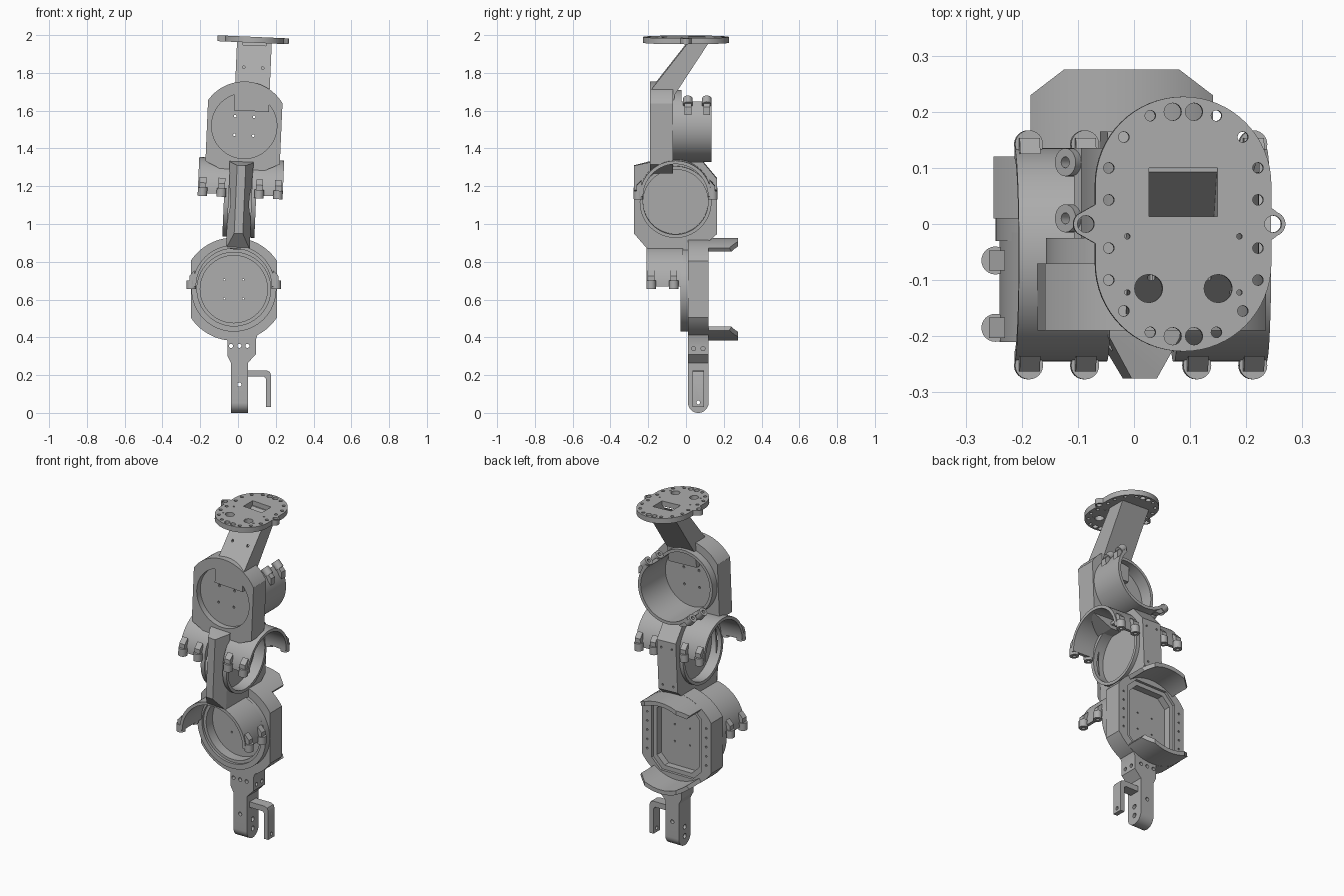
import bpy, bmesh, math
from math import radians, sin, cos, pi
from mathutils import Matrix, Vector

cube = bpy.data.objects.get("Cube")
if cube:
    bpy.data.objects.remove(cube, do_unlink=True)

grey = bpy.data.materials.new("machined_grey")
grey.use_nodes = True
COLOUR = (0.42, 0.42, 0.42, 1)
grey.diffuse_color = COLOUR
grey.node_tree.nodes["Principled BSDF"].inputs["Base Color"].default_value = COLOUR
parts = []

# Upper links lean slightly sideways about the middle joint
PIVOT = Matrix.Translation((0.01, 0, 1.12))
LEAN = PIVOT @ Matrix.Rotation(radians(2.5), 4, 'Y') @ PIVOT.inverted()


def place(axis, u, v, w):
    return Vector({'x': (w, u, v), 'y': (u, w, v), 'z': (u, v, w)}[axis])


def circle(c, r, n=64, start=0, end=2 * pi):
    closed = abs(end - start - 2 * pi) < 1e-6
    count = n if closed else n + 1
    return [(c[0] + r * cos(start + (end - start) * i / n),
             c[1] + r * sin(start + (end - start) * i / n)) for i in range(count)]


def prism(name, outlines, axis, a, b):
    """Extrude one or more closed outlines along an axis."""
    bm = bmesh.new()
    for pts in outlines:
        lo = [bm.verts.new(place(axis, u, v, a)) for u, v in pts]
        hi = [bm.verts.new(place(axis, u, v, b)) for u, v in pts]
        bm.faces.new(lo)
        bm.faces.new(hi[::-1])
        for i in range(len(pts)):
            j = (i + 1) % len(pts)
            bm.faces.new((lo[i], lo[j], hi[j], hi[i]))
    bmesh.ops.recalc_face_normals(bm, faces=bm.faces)
    mesh = bpy.data.meshes.new(name)
    bm.to_mesh(mesh)
    bm.free()
    mesh.materials.append(grey)
    obj = bpy.data.objects.new(name, mesh)
    bpy.context.scene.collection.objects.link(obj)
    parts.append(obj)
    return obj


def combine(obj, tool, operation='DIFFERENCE'):
    """Apply a boolean and discard the tool."""
    tool.hide_render = True
    mod = obj.modifiers.new("cut", 'BOOLEAN')
    mod.operation, mod.object, mod.solver = operation, tool, 'EXACT'
    bpy.context.view_layer.update()
    done = obj.evaluated_get(bpy.context.evaluated_depsgraph_get())
    mesh = bpy.data.meshes.new_from_object(done)
    obj.modifiers.clear()
    obj.data = mesh
    parts.remove(tool)
    bpy.data.objects.remove(tool, do_unlink=True)


def pocket(obj, outline, axis, a, b):
    combine(obj, prism("cutter", [outline], axis, a, b))


def drill(obj, points, r, axis, a, b, n=16):
    combine(obj, prism("cutter", [circle(p, r, n) for p in points], axis, a, b))


def clipped_disc(c, r, half):
    """Disc with two flat upright sides."""
    t = math.acos(half / r)
    return circle(c, r, 32, t, pi - t) + circle(c, r, 32, pi + t, 2 * pi - t)


def ring(name, c, r_out, r_in, axis, a, b):
    obj = prism(name, [circle(c, r_out)], axis, a, b)
    pocket(obj, circle(c, r_in), axis, min(a, b) - 0.1, max(a, b) + 0.1)
    return obj


def clamp(name, matrix, r, length, ears):
    """Half-round shell with bolt ears along both seams."""
    arc = circle((0, 0), r, 40, 0, pi) + circle((0, 0), r - 0.018, 40, 0, pi)[::-1]
    pieces = [prism(name + "_shell", [arc], 'y', 0, length)]
    for side in (-1, 1):
        for k, y in enumerate(ears):
            c = (side * (r + 0.007), y)
            ear = prism(f"{name}_ear_{side}_{k}", [circle(c, 0.025, 24)], 'z', -0.015, 0.03)
            drill(ear, [c], 0.01, 'z', -0.1, 0.1)
            inner = side * (r - 0.01)
            outer = side * (r + 0.018)
            rib = prism(f"{name}_rib_{side}_{k}",
                        [[(inner, 0.03), (outer, 0.03), (outer, 0.055), (inner, 0.085)]],
                        'y', y - 0.018, y + 0.018)
            pieces += [ear, rib]
    for p in pieces:
        p.matrix_world = matrix


def move(x, y, z, angle=0, axis='Z'):
    return Matrix.Translation((x, y, z)) @ Matrix.Rotation(radians(angle), 4, axis)


def lean_since(start):
    for p in parts[start:]:
        p.matrix_world = LEAN @ p.matrix_world


# Lower housing with round front seat and framed rear opening
LC = (-0.022, 0.655)
lower = prism("lower_housing", [clipped_disc(LC, 0.273, 0.228)], 'y', 0.01, 0.12)
pocket(lower, circle(LC, 0.178), 'y', -0.1, 0.045)
for hw, hh, c, depth in ((0.165, 0.215, 0.06, 0.105), (0.14, 0.19, 0.05, 0.065)):
    frame = [(LC[0] + sx * x, LC[1] + sz * z) for sx, sz, flip in
             ((1, 1, 0), (-1, 1, 1), (-1, -1, 0), (1, -1, 1))
             for x, z in ([(hw, hh - c), (hw - c, hh)][::-1 if flip else 1])]
    pocket(lower, frame, 'y', depth, 0.2)
drill(lower, [(LC[0] + s * 0.195, LC[1] + k * 0.055) for s in (-1, 1) for k in range(-2, 3)],
      0.006, 'y', 0.1, 0.2, 10)
drill(lower, [(LC[0] + s * 0.05, LC[1] + k * 0.05) for s in (-1, 1) for k in (-1, 1)],
      0.005, 'y', 0, 0.2, 10)
seat = ring("lower_seat_ring", LC, 0.225, 0.195, 'y', -0.03, 0.015)
ring("lower_inner_ring", LC, 0.2, 0.178, 'y', -0.015, 0.015)
clamp("lower_clamp", move(LC[0], -0.015, LC[1] + 0.015, 180), 0.218, 0.195, (0.05, 0.17))

# Curved rear lips above and below the opening
for name, mid in (("upper_lip", pi / 2), ("lower_lip", -pi / 2)):
    a0, a1 = mid - 0.64, mid + 0.64
    arc = circle(LC, 0.272, 24, a0, a1) + circle(LC, 0.248, 24, a0, a1)[::-1]
    lip = prism(name, [arc], 'y', 0.11, 0.275)
    for s in (-1, 1):
        x = LC[0]
        pocket(lip, [(x + s * 0.09, 0.285), (x + s * 0.175, 0.22), (x + s * 0.175, 0.285)],
               'z', 0.2, 1.2)

# Neck, finger and side hook
neck = prism("neck", [[(-0.075, 0.43), (-0.055, 0.39), (-0.055, 0.3), (-0.037, 0.265),
                       (0.052, 0.265), (0.095, 0.31), (0.095, 0.39), (0.11, 0.43)]],
             'y', 0.01, 0.12)
drill(neck, [(-0.037, 0.355), (0.007, 0.355), (0.05, 0.355)], 0.011, 'y', -0.1, 0.2)
drill(neck, [(0.04, 0.34), (0.09, 0.34)], 0.011, 'x', 0.075, 0.2)
finger = prism("finger", [[(0.12, 0.27), (0.01, 0.27)] + circle((0.065, 0.055), 0.055, 24, pi, 2 * pi)],
               'x', -0.037, 0.052)
drill(finger, [(0.007, 0.15)], 0.011, 'y', -0.1, 0.2)
drill(finger, [(0.065, 0.055), (0.065, 0.11)], 0.014, 'x', -0.1, 0.2)
hook = prism("side_hook", [[(0.04, 0.225), (0.15, 0.225), (0.168, 0.218), (0.175, 0.2),
                            (0.175, 0.03), (0.148, 0.03), (0.148, 0.18), (0.138, 0.192),
                            (0.04, 0.192)]], 'y', 0.035, 0.095)
drill(hook, [(0.065, 0.055)], 0.01, 'x', 0.14, 0.2)

# Middle link: faceted plate across the width, wedge-shaped at its front
first = len(parts)
MC = (-0.055, 1.12)
plate = prism("middle_housing", [[(-0.275, 0.95), (-0.2, 0.865), (0.07, 0.865), (0.165, 0.95),
                                  (0.165, 1.24), (0.09, 1.33), (-0.19, 1.33), (-0.275, 1.31)]],
              'x', -0.053, 0.073)
for s in (-1, 1):
    pocket(plate, [(0.01 + s * 0.02, -0.28), (0.01 + s * 0.1, -0.28), (0.01 + s * 0.1, -0.17),
                   (0.01 + s * 0.064, -0.2)], 'z', 0.8, 1.4)
    pocket(plate, circle(MC, 0.172), 'x', 0.01 + s * 0.02, 0.01 + s * 0.2)
    face = 0.01 + s * 0.06
    ring(f"middle_ring_{s}", MC, 0.19, 0.172, 'x', face, face + s * 0.025)
    clamp(f"middle_clamp_{s}", move(face, MC[0], MC[1] + 0.035, -90 * s), 0.19, 0.165,
          (0.04, 0.14))
drill(plate, [(0.01 + s * 0.035, z) for s in (-1, 1) for z in (0.98, 1.2)], 0.006, 'y', 0.14, 0.2, 10)

# Upper housing with front recess, rear ring and diagonal clamp
UC = (0.0155, 1.52)
upper = prism("upper_housing", [circle(UC, 0.235, 32, 0.575, pi - 0.575)
                                + [(UC[0] - 0.197, 1.325), (UC[0] - 0.08, 1.27),
                                   (UC[0] + 0.08, 1.27), (UC[0] + 0.197, 1.325)]],
              'y', -0.19, -0.07)
pocket(upper, circle(UC, 0.173), 'y', -0.3, -0.155)
pocket(upper, circle(UC, 0.173), 'y', -0.1, 0.1)
drill(upper, [(UC[0] + s * 0.05, UC[1] + t * 0.05) for s in (-1, 1) for t in (-1, 1)],
      0.007, 'y', -0.3, 0, 10)
ring("upper_ring", UC, 0.19, 0.173, 'y', -0.075, -0.025)
clamp("upper_clamp", move(UC[0], -0.07, UC[1], 135, 'Y'), 0.19, 0.205, (0.08, 0.18))

# Hollow slanted arm and its flared shoulder
AX = 0.05
arm = prism("slanted_arm", [[(-0.19, 1.60), (-0.19, 1.71), (0.01, 1.965), (0.12, 1.965),
                             (-0.06, 1.69), (-0.07, 1.60)]], 'x', AX - 0.092, AX + 0.092)
pocket(arm, [(0.015, 1.975), (0.1, 1.975), (-0.03, 1.79), (-0.11, 1.79)],
       'x', AX - 0.061, AX + 0.061)
drill(arm, [(AX - 0.05, 1.83), (AX + 0.05, 1.83)], 0.007, 'y', -0.3, -0.06, 10)

# Top flange: stadium plate with two ears and rows of bolt holes
stadium = circle((AX, 0.07), 0.157, 32, 0, pi) + circle((AX, -0.07), 0.157, 32, pi, 2 * pi)
Z0, Z1 = 1.962, 1.993
flange = prism("top_flange", [stadium], 'z', Z0, Z1)
for s, ex in ((-1, AX - 0.174), (1, AX + 0.16)):
    turn = 0 if s > 0 else pi
    tab = circle((ex, 0), 0.022, 16, turn - 1.2, turn + 1.2)
    root = AX + s * 0.13
    combine(flange, prism("ear", [tab + [(root, s * 0.05), (root, -s * 0.05)]], 'z', Z0, Z1), 'UNION')
    drill(flange, [(ex, 0)], 0.015, 'z', 1.8, 2.1)
quad = [(s, t) for s in (-1, 1) for t in (-1, 1)]
drill(flange, [(AX + s * x, t * y) for s, t in quad
               for x, y in ((0.133, 0.1), (0.133, 0.043), (0.106, 0.155), (0.059, 0.193))],
      0.0095, 'z', 1.8, 2.1)
drill(flange, [(AX + s * 0.019, t * 0.2) for s, t in quad], 0.0155, 'z', 1.8, 2.1)
drill(flange, [(AX + s * 0.062, -0.115) for s in (-1, 1)], 0.025, 'z', 1.8, 2.1, 24)
drill(flange, [(AX + s * 0.1, y) for s in (-1, 1) for y in (-0.022, -0.122)], 0.005, 'z', 1.8, 2.1, 10)
pocket(flange, [(AX + s * 0.061, 0.0565 + t * 0.0435) for s, t in ((-1, -1), (1, -1), (1, 1), (-1, 1))],
       'z', 1.8, 2.1)
lean_since(first)

# Smooth the round surfaces, keep edges crisp
bpy.ops.object.select_all(action='DESELECT')
for p in parts:
    p.select_set(True)
bpy.context.view_layer.objects.active = parts[0]
bpy.ops.object.shade_smooth_by_angle(angle=radians(25))
